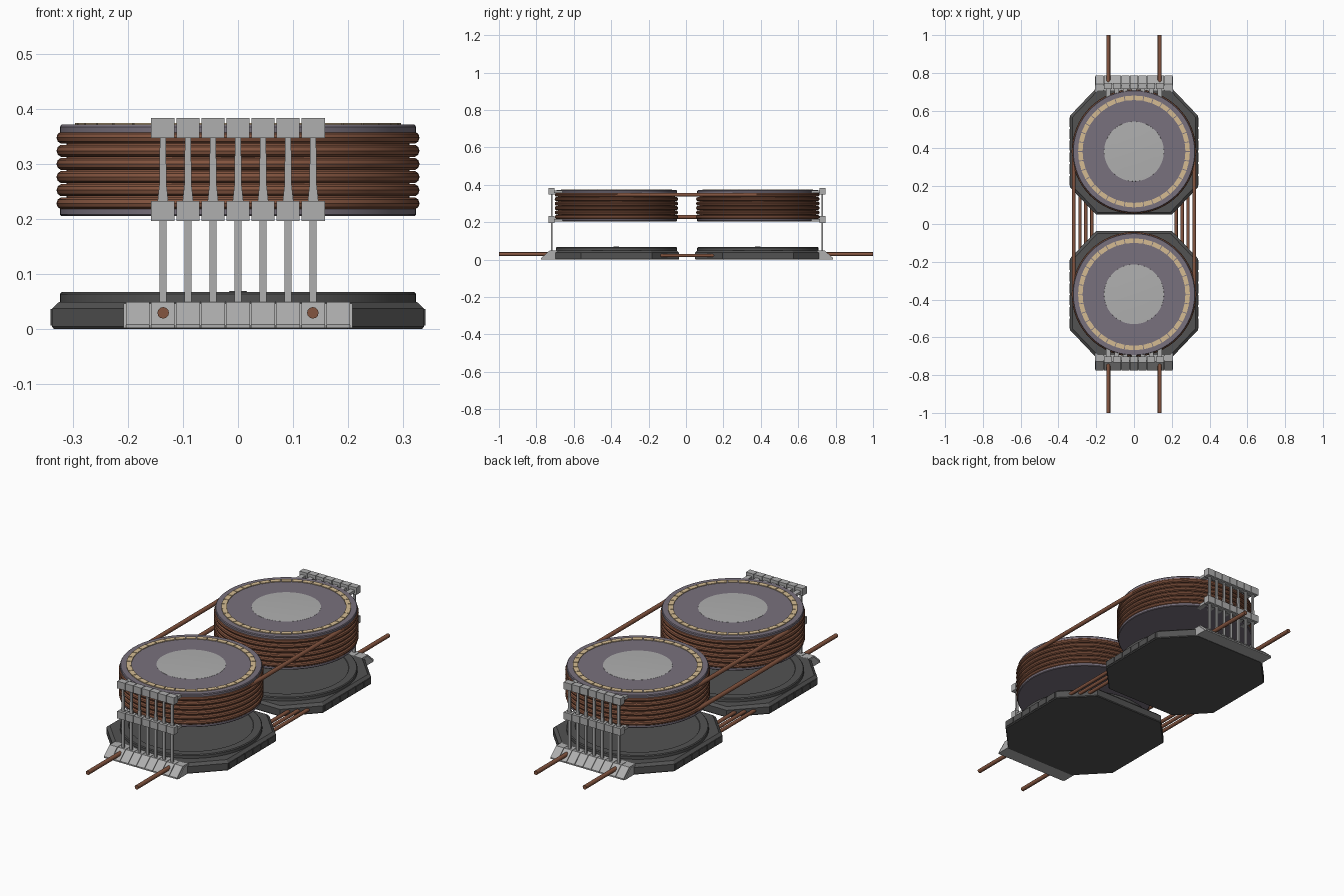
import bpy, bmesh, math
from mathutils import Vector

if "Cube" in bpy.data.objects:
    bpy.data.objects.remove(bpy.data.objects["Cube"])


def mat(name, c):
    m = bpy.data.materials.new(name)
    m.diffuse_color = (*c, 1)
    m.use_nodes = True
    m.node_tree.nodes["Principled BSDF"].inputs["Base Color"].default_value = m.diffuse_color
    return m


COPPER = mat("copper", (0.23, 0.09, 0.05))
PURPLE = mat("purple_grey", (0.19, 0.165, 0.205))
LIGHT = mat("light_grey", (0.43, 0.43, 0.43))
DARK = mat("dark_grey", (0.085, 0.085, 0.085))
TAN = mat("tan", (0.66, 0.50, 0.29))
CY = 0.378      # unit centre before shifting
SHIFT = 0.006   # the pair sits slightly toward the back


def finish(bm, name, m, smooth=False):
    bmesh.ops.recalc_face_normals(bm, faces=bm.faces)
    me = bpy.data.meshes.new(name)
    bm.to_mesh(me)
    bm.free()
    me.materials.append(m)
    ob = bpy.data.objects.new(name, me)
    bpy.context.collection.objects.link(ob)
    if smooth:
        bpy.ops.object.select_all(action='DESELECT')
        ob.select_set(True)
        bpy.context.view_layer.objects.active = ob
        bpy.ops.object.shade_smooth_by_angle(angle=math.radians(35))
    return ob


def loft(bm, rings, cap=True, closed=False):
    vs = [[bm.verts.new(p) for p in r] for r in rings]
    n = len(vs[0])
    pairs = list(zip(vs, vs[1:])) + ([(vs[-1], vs[0])] if closed else [])
    for a, b in pairs:
        for i in range(n):
            j = (i + 1) % n
            bm.faces.new((a[i], a[j], b[j], b[i]))
    if cap and not closed:
        bm.faces.new(vs[0][::-1])
        bm.faces.new(vs[-1])


def lathe(name, prof, cy, m, n=64, closed=False):
    bm = bmesh.new()
    loft(bm, [[(r * math.cos(2 * math.pi * i / n), cy + r * math.sin(2 * math.pi * i / n), z)
               for i in range(n)] for r, z in prof], closed=closed)
    return finish(bm, name, m, True)


def extrude_x(bm, prof, x0, x1):
    loft(bm, [[(x, y, z) for y, z in prof] for x in (x0, x1)])


def box(bm, x0, x1, y0, y1, z0, z1):
    extrude_x(bm, [(y0, z0), (y1, z0), (y1, z1), (y0, z1)], x0, x1)


def cable(name, x, y0, y1, z, r=0.0105):
    bm = bmesh.new()
    loft(bm, [[(x + r * math.cos(math.pi * i / 6), y, z + r * math.sin(math.pi * i / 6))
               for i in range(12)] for y in (y0, y1)])
    finish(bm, name, COPPER, True)


def octagon(cy, z, h):
    k = h / 0.338
    a, b, c, d = 0.338 * k, 0.19 * k, 0.2 * k, 0.335 * k
    return [(x, cy + y, z) for x, y in ((a, -b), (a, b), (c, d), (-c, d),
                                        (-a, b), (-a, -b), (-c, -d), (c, -d))]


for side, s in (("front", -1), ("rear", 1)):
    cy = s * CY + SHIFT

    # octagonal base with bevelled top edge and raised round deck
    bm = bmesh.new()
    loft(bm, [octagon(cy, z, h) for z, h in ((0, .335), (.004, .338), (.037, .338), (.049, .325))])
    finish(bm, side + "_base", DARK)
    lathe(side + "_base_deck", [(.324, .04), (.324, .063), (.320, .067), (.285, .067), (.283, .064)], cy, DARK)
    lathe(side + "_base_boss", [(.02, .06), (.015, .069)], cy, DARK, 16)

    # small cover panels on the base sides
    bm = bmesh.new()
    for sx in (-1, 1):
        for i in range(6):
            y = cy + (i - 2.5) * .062
            box(bm, sx * .33, sx * .341, y - .026, y + .026, .006, .036)
    finish(bm, side + "_base_side_panels", DARK)

    # drum body with top and bottom flanges
    lathe(side + "_drum_core", [(.312, .21), (.312, .362)], cy, COPPER)
    lathe(side + "_drum_lower_flange", [(.321, .205), (.324, .208), (.324, .218)], cy, PURPLE)
    lathe(side + "_drum_upper_flange", [(.324, .357), (.324, .367), (.321, .371)], cy, PURPLE)
    lathe(side + "_drum_cap", [(.16, .366), (.158, .3715), (.10, .3735), (.04, .3745)], cy, LIGHT)

    # ring of tan tiles on the drum top
    bm = bmesh.new()
    N = 36
    for i in range(N):
        a0, a1 = 2 * math.pi * (i + .04) / N, 2 * math.pi * (i + .96) / N
        q = [(.272, a0), (.296, a0), (.296, a1), (.272, a1)]
        loft(bm, [[(r * math.cos(a), cy + r * math.sin(a), z) for r, a in q] for z in (.368, .3745)])
    finish(bm, side + "_tile_ring", TAN)

    # six copper windings
    for k in range(6):
        z = .228 + .0239 * k
        lathe(f"{side}_winding_{k + 1}",
              [(.3185 + .0115 * math.cos(math.pi * i / 5), z + .0115 * math.sin(math.pi * i / 5))
               for i in range(10)], cy, COPPER, closed=True)

    # wedge shaped feet in a row of nine
    def Y(v):
        return s * v + SHIFT
    step = .0455
    bm = bmesh.new()
    for i in range(9):
        x = (i - 4) * step
        extrude_x(bm, [(Y(.69), .001), (Y(.781), .001), (Y(.781), .008), (Y(.735), .049), (Y(.69), .049)],
                  x - .0215, x + .0215)
    for i in range(10):
        x = (i - 4.5) * step
        extrude_x(bm, [(Y(.69), .001), (Y(.776), .001), (Y(.728), .046), (Y(.69), .046)], x - .003, x + .003)
    finish(bm, side + "_clamp_feet", LIGHT)

    # seven rods with middle and top clamp blocks
    bm = bmesh.new()
    rods = bmesh.new()
    for i in range(7):
        x = (i - 3) * step
        for z in (.196, .347):
            box(bm, x - .0212, x + .0212, Y(.708), Y(.740), z, z + .036)
            reach = CY + math.sqrt(.315 ** 2 - x * x) - .02
            box(bm, x - .012, x + .012, Y(reach), Y(.712), z + .008, z + .022)
        box(rods, x - .0065, x + .0065, Y(.719), Y(.727), .04, .20)
        loft(rods, [[(x - w, Y(.719), z), (x + w, Y(.719), z), (x + w, Y(.727), z), (x - w, Y(.727), z)]
                    for z, w in ((.225, .0105), (.262, .0065), (.35, .0055))])
    finish(bm, side + "_clamp_blocks", LIGHT)
    finish(rods, side + "_clamp_rods", LIGHT)

    # lead cables running out of the feet
    for n, x in (("left", -.136), ("right", .136)):
        cable(f"{side}_{n}_lead_cable", x, Y(.72), s * 1.0, .029)

# cables spanning the two units
for n, sx in (("left", -1), ("right", 1)):
    cable(n + "_upper_span_cable", sx * .319, -CY, CY, .347)
    for k, x in enumerate((.223, .255, .286)):
        cable(f"{n}_base_span_cable_{k + 1}", sx * x, -.2, .2, .022, .009)
cable("left_lower_span_cable", -.319, -CY, CY, .228)
